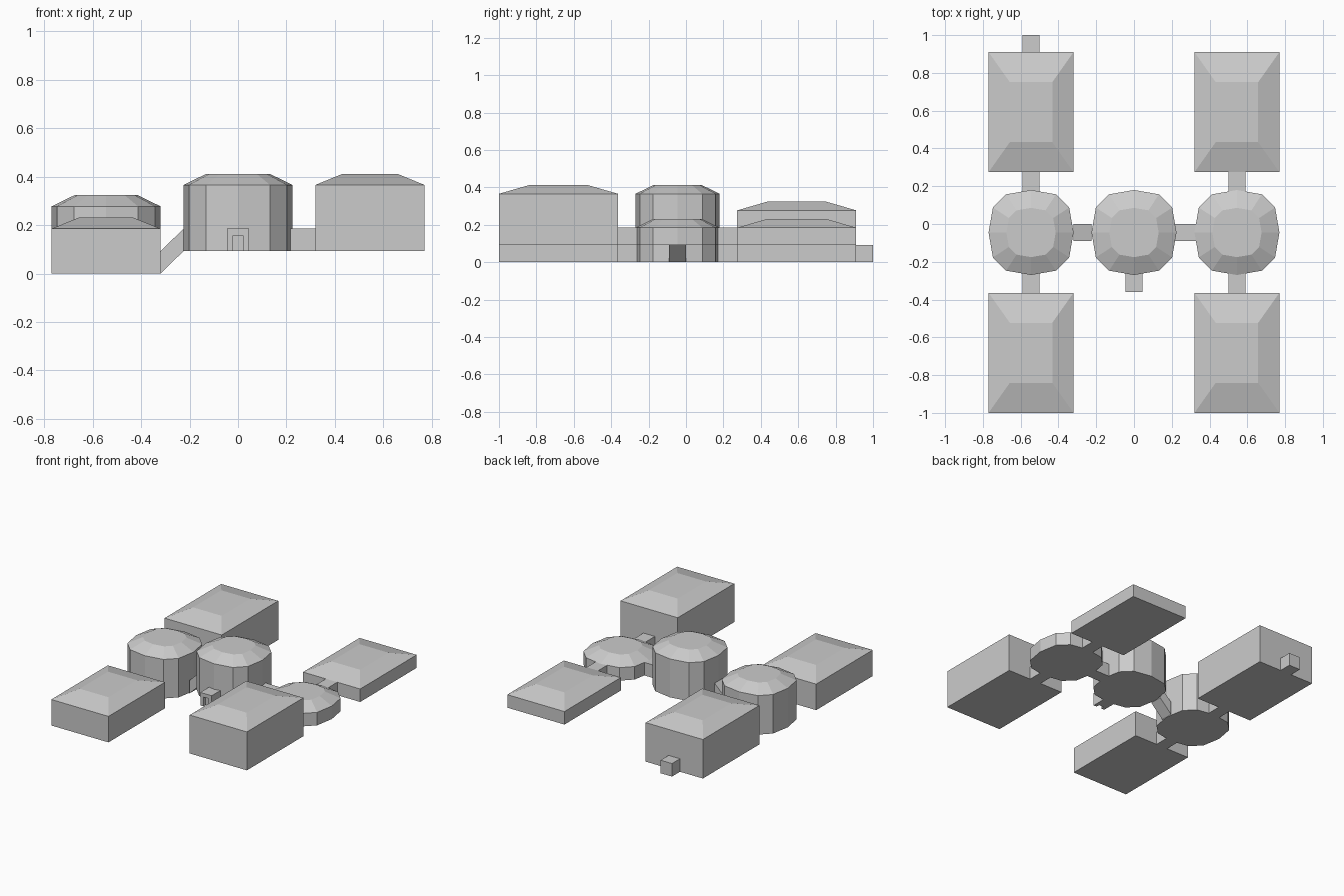
import bpy, bmesh

if "Cube" in bpy.data.objects:
    bpy.data.objects.remove(bpy.data.objects["Cube"])

W = 0.225          # half width of every module
CX = 0.545         # x of the side columns
CY = -0.045        # y of the dome row
H = 0.0925         # floor height step
P = 0.045          # half width of the passages


def loft(name, rings):
    """Skin a closed solid through rings of equal length."""
    bm = bmesh.new()
    vr = [[bm.verts.new(p) for p in r] for r in rings]
    n = len(vr[0])
    bm.faces.new(vr[0])
    bm.faces.new(vr[-1])
    for a, b in zip(vr, vr[1:]):
        for i in range(n):
            j = (i + 1) % n
            bm.faces.new((a[i], a[j], b[j], b[i]))
    bmesh.ops.recalc_face_normals(bm, faces=bm.faces)
    me = bpy.data.meshes.new(name)
    bm.to_mesh(me)
    bm.free()
    ob = bpy.data.objects.new(name, me)
    bpy.context.collection.objects.link(ob)
    return ob


def roofed(name, outline, cx, cy, z0, z1, scale):
    """Straight walls with a shallow tapered roof."""
    def ring(z, s):
        return [(cx + x * s, cy + y * s, z) for x, y in outline]
    return loft(name, [ring(z0, 1), ring(z1, 1), ring(z1 + 0.046, scale)])


def passage_y(name, x, y0, y1, z):
    return loft(name, [[(x - P, y, z), (x + P, y, z), (x + P, y, z + H), (x - P, y, z + H)]
                       for y in (y0, y1)])


def passage_x(name, x0, z0, x1, z1):
    return loft(name, [[(x, CY - P, z), (x, CY + P, z), (x, CY + P, z + H), (x, CY - P, z + H)]
                       for x, z in ((x0, z0), (x1, z1))])


# Twelve-sided outline of the round halls
quarter = [(W, 0), (0.202, 0.132), (0.132, 0.202)]
round_outline = []
for c, s in ((1, 0), (0, 1), (-1, 0), (0, -1)):
    round_outline += [(x * c - y * s, x * s + y * c) for x, y in quarter]

roofed("left_round_hall", round_outline, -CX, CY, 0, 3 * H, 0.58)
roofed("centre_round_hall", round_outline, 0, CY, H, 4 * H - 0.004, 0.58)
roofed("right_round_hall", round_outline, CX, CY, H, 2 * H, 0.58)

# Rectangular halls with hipped roofs
L = 0.318
rect = [(-W, -L), (W, -L), (W, L), (-W, L)]
YF, YB = -1 + L, 0.91 - L
roofed("left_front_hall", rect, -CX, YF, 0, 2 * H, 0.5)
roofed("right_front_hall", rect, CX, YF, H, 4 * H - 0.004, 0.5)
roofed("left_back_hall", rect, -CX, YB, 0, 3 * H, 0.5)
roofed("right_back_hall", rect, CX, YB, H, 2 * H, 0.5)

# Passages between the halls
for side, x, z in (("left", -CX, 0), ("right", CX, H)):
    passage_y(side + "_front_passage", x, YF + L, CY - W + 0.01, z)
    passage_y(side + "_back_passage", x, CY + W - 0.01, YB - L, z)
passage_x("sloped_passage", -CX + W, 0, -W, H)
passage_x("level_passage", W - 0.01, H, CX - W + 0.01, H)

# Rear exit block
passage_y("rear_exit", -CX, 0.91, 1.0, 0)

# Entrance porch with a recessed doorway
porch = passage_y("entrance_porch", 0, -0.36, CY - W + 0.01, H)
cutter = loft("doorway_cutter", [[(-0.02, y, 0.08), (0.02, y, 0.08), (0.02, y, 0.158), (-0.02, y, 0.158)]
                                 for y in (-0.40, -0.335)])
cutter.hide_render = True
cutter.hide_viewport = True
cut = porch.modifiers.new("doorway", 'BOOLEAN')
cut.operation = 'DIFFERENCE'
cut.solver = 'EXACT'
cut.object = cutter
